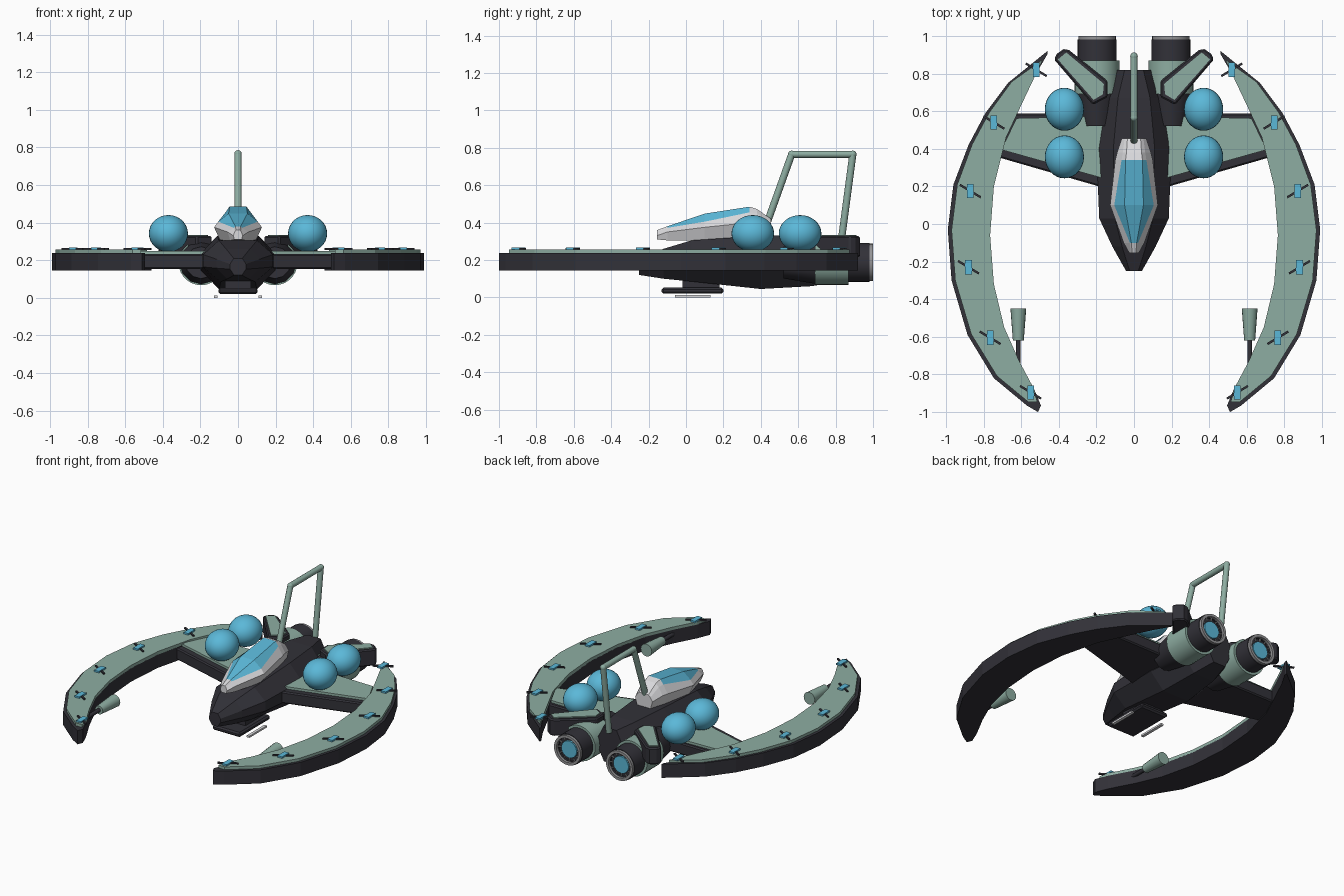
import bpy, bmesh, math
from mathutils import Vector, Matrix

if "Cube" in bpy.data.objects:
    bpy.data.objects.remove(bpy.data.objects["Cube"])


def mat(name, rgb):
    m = bpy.data.materials.new(name)
    m.diffuse_color = (*rgb, 1)
    m.use_nodes = True
    m.node_tree.nodes["Principled BSDF"].inputs["Base Color"].default_value = m.diffuse_color
    return m


DARK = mat("charcoal", (0.032, 0.031, 0.040))
GREEN = mat("sage green", (0.27, 0.42, 0.36))
BLUE = mat("sky blue", (0.105, 0.48, 0.69))
WHITE = mat("off white", (0.70, 0.70, 0.72))
GREY = mat("mid grey", (0.30, 0.30, 0.31))


def finish(name, bm, *mats, bevel=0, smooth=False):
    bmesh.ops.recalc_face_normals(bm, faces=bm.faces)
    me = bpy.data.meshes.new(name)
    bm.to_mesh(me)
    bm.free()
    ob = bpy.data.objects.new(name, me)
    bpy.context.collection.objects.link(ob)
    for m in mats:
        me.materials.append(m)
    if bevel:
        b = ob.modifiers.new("bevel", 'BEVEL')
        b.width, b.segments, b.limit_method = bevel, 1, 'ANGLE'
        b.angle_limit = math.radians(50)
    if smooth:
        bpy.ops.object.select_all(action='DESELECT')
        ob.select_set(True)
        bpy.context.view_layer.objects.active = ob
        bpy.ops.object.shade_smooth_by_angle(angle=math.radians(40))
    return ob


def prism(name, pts, z0, z1, m, s=1, bevel=0):
    """Flat outline in x/y extruded from z0 to z1; s mirrors in x."""
    bm = bmesh.new()
    f = bm.faces.new([bm.verts.new((s * x, y, z0)) for x, y in pts])
    ext = bmesh.ops.extrude_face_region(bm, geom=[f])
    vs = [v for v in ext["geom"] if isinstance(v, bmesh.types.BMVert)]
    bmesh.ops.translate(bm, verts=vs, vec=(0, 0, z1 - z0))
    return finish(name, bm, m, bevel=bevel)


def loft(name, rings, mats, rule=None):
    """Skin a list of closed rings; rule(ring, side) picks the material."""
    bm = bmesh.new()
    vr = [[bm.verts.new(p) for p in r] for r in rings]
    n = len(vr[0])
    for i in range(len(vr) - 1):
        for j in range(n):
            k = (j + 1) % n
            f = bm.faces.new((vr[i][j], vr[i][k], vr[i + 1][k], vr[i + 1][j]))
            f.material_index = rule(i, j) if rule else 0
    bm.faces.new(vr[0])
    bm.faces.new(vr[-1])
    return finish(name, bm, *mats)


def rod(name, a, b, r0, r1, m, seg=16):
    a, b = Vector(a), Vector(b)
    d = b - a
    bm = bmesh.new()
    bmesh.ops.create_cone(bm, cap_ends=True, segments=seg, radius1=r0, radius2=r1, depth=d.length)
    q = Vector((0, 0, 1)).rotation_difference(d).to_matrix().to_4x4()
    bmesh.ops.transform(bm, matrix=Matrix.Translation((a + b) / 2) @ q, verts=bm.verts)
    return finish(name, bm, m, smooth=True)


def ball(name, c, size, m, seg=32):
    bm = bmesh.new()
    bmesh.ops.create_uvsphere(bm, u_segments=seg, v_segments=seg // 2, radius=1)
    bmesh.ops.transform(bm, matrix=Matrix.Translation(c) @ Matrix.Diagonal((*size, 1)), verts=bm.verts)
    return finish(name, bm, m, smooth=True)


def plate(name, c, size, m, turn=0, bevel=0):
    bm = bmesh.new()
    bmesh.ops.create_cube(bm, size=1)
    bmesh.ops.transform(bm, matrix=Matrix.Translation(c) @ Matrix.Rotation(turn, 4, 'Z')
                        @ Matrix.Diagonal((*size, 1)), verts=bm.verts)
    return finish(name, bm, m, bevel=bevel)


def tube(name, prof, x, z, m, seg=28):
    """Open ring turned about an axis along y; prof is a closed (radius, y) loop."""
    bm = bmesh.new()
    vr = [[bm.verts.new((x + r * math.cos(t), y, z + r * math.sin(t))) for r, y in prof]
          for t in (2 * math.pi * i / seg for i in range(seg))]
    n = len(prof)
    for i in range(seg):
        a, b = vr[i], vr[(i + 1) % seg]
        for j in range(n):
            bm.faces.new((a[j], a[(j + 1) % n], b[(j + 1) % n], b[j]))
    return finish(name, bm, m, smooth=True)


# Fuselage: eight-sided sections (y, half width, bottom, top)
hull = []
for y, w, zb, zt in [(-0.25, 0.042, 0.12, 0.21), (-0.12, 0.115, 0.10, 0.26),
                     (0.03, 0.185, 0.085, 0.305), (0.40, 0.2, 0.045, 0.33),
                     (0.67, 0.155, 0.06, 0.33), (0.82, 0.09, 0.085, 0.32)]:
    h = zt - zb
    half = [(0.5 * w, zb), (w, zb + 0.36 * h), (w, zb + 0.66 * h), (0.55 * w, zt)]
    hull.append([(x, y, z) for x, z in half] + [(-x, y, z) for x, z in reversed(half)])
loft("fuselage", hull, [DARK])

# Cockpit: white shell with blue glass on the upper faces
# (y, side half width, bottom, side z, glass half width, glass z, roof half width, roof z)
cab = []
for y, w, zb, zm, bw, zs, tw, zt in [
        (-0.155, 0.025, 0.31, 0.33, 0.018, 0.35, 0.01, 0.36),
        (-0.10, 0.055, 0.305, 0.35, 0.022, 0.372, 0.014, 0.38),
        (0.10, 0.127, 0.305, 0.375, 0.105, 0.405, 0.05, 0.448),
        (0.34, 0.10, 0.32, 0.40, 0.066, 0.455, 0.045, 0.485),
        (0.38, 0.09, 0.32, 0.40, 0.06, 0.45, 0.04, 0.472),
        (0.455, 0.065, 0.32, 0.38, 0.05, 0.405, 0.035, 0.42)]:
    half = [(0.75 * w, zb), (w, zm), (bw, zs), (tw, zt)]
    cab.append([(x, y, z) for x, z in half] + [(-x, y, z) for x, z in reversed(half)])
loft("cockpit", cab, [WHITE, BLUE], lambda i, j: int(i in (1, 2) and j in (2, 3, 4)))

# Tail arch
arch = [(0, 0.42, 0.36), (0, 0.565, 0.765), (0, 0.892, 0.765), (0, 0.83, 0.30)]
for a, b in zip(arch, arch[1:]):
    rod("tail_arch_bar", a, b, 0.019, 0.019, GREEN)
for p in arch[1:3]:
    ball("tail_arch_joint", p, (0.02, 0.02, 0.02), GREEN, 16)

# Belly slab
plate("belly_slab", (0, 0.035, 0.036), (0.21, 0.33, 0.032), DARK, bevel=0.01)
plate("belly_mount", (0, 0.08, 0.075), (0.14, 0.2, 0.06), DARK)

outer = [(0.46, 0.92), (0.67, 0.75), (0.79, 0.59), (0.88, 0.42), (0.96, 0.21), (0.99, -0.03),
         (0.97, -0.30), (0.885, -0.59), (0.745, -0.82), (0.57, -0.965), (0.51, -1.0)]
inner = [(0.459, 0.905), (0.52, 0.80), (0.61, 0.61), (0.68, 0.46), (0.745, 0.20), (0.765, -0.06),
         (0.745, -0.32), (0.69, -0.55), (0.61, -0.73), (0.53, -0.88), (0.495, -0.965)]
# Upper plate keeps a dark rim along the outer edge
rim = []
for o, i in list(zip(outer, inner))[1:-1]:
    o, i = Vector(o), Vector(i)
    rim.append(tuple(o + (i - o).normalized() * 0.02))
deck = [(0.485, 0.875)] + rim + [(0.515, -0.945)] + inner[-2:0:-1]
lamps = [(0.52, 0.82), (0.745, 0.54), (0.87, 0.175), (0.88, -0.23), (0.765, -0.605), (0.55, -0.895)]

for s in (-1, 1):
    # Crescent wing
    prism("crescent_hull", outer + inner[::-1], 0.145, 0.238, DARK, s)
    prism("crescent_deck", deck, 0.235, 0.257, GREEN, s)
    for x, y in lamps:
        plate("lamp", (s * x, y, 0.262), (0.035, 0.075, 0.012), BLUE)
        plate("lamp_bar", (s * x, y, 0.26), (0.13, 0.012, 0.01), DARK, s * math.radians(31))

    # Inner wing
    prism("wing", [(0.1, 0.175), (0.74, 0.36), (0.66, 0.57), (0.62, 0.588), (0.1, 0.585)],
          0.152, 0.232, DARK, s, 0.008)
    prism("wing_deck", [(0.1, 0.225), (0.705, 0.395), (0.625, 0.562), (0.1, 0.575)],
          0.225, 0.248, GREEN, s)

    # Energy spheres
    for y in (0.357, 0.61):
        ball("sphere", (s * 0.37, y, 0.342), (0.104, 0.114, 0.098), BLUE)

    # Engines
    x, z = s * 0.196, 0.187
    rod("engine_cowl", (x, 0.52, z), (x, 0.70, z), 0.085, 0.116, DARK, 12)
    rod("engine_body", (x, 0.69, z), (x, 0.87, z), 0.12, 0.12, GREEN, 28)
    tube("engine_nozzle", [(0.104, 0.86), (0.104, 0.982), (0.08, 0.982), (0.08, 0.86)], x, z, DARK)
    tube("engine_lip", [(0.1, 0.975), (0.1, 1.0), (0.082, 1.0), (0.082, 0.975)], x, z, GREY)
    rod("engine_back", (x, 0.86, z), (x, 0.97, z), 0.081, 0.081, DARK, 28)
    rod("engine_glow", (x, 0.95, z), (x, 0.982, z), 0.057, 0.057, BLUE, 28)
    for k in range(12):
        t = k * math.pi / 6
        c, d = math.cos(t), math.sin(t)
        rod("engine_vane", (x + 0.062 * c, 0.978, z + 0.062 * d),
            (x + 0.084 * c, 0.978, z + 0.084 * d), 0.005, 0.005, GREY, 6)

    # Angled tail blocks with green tops
    prism("tail_block", [(0.425, 0.875), (0.41, 0.905), (0.375, 0.93), (0.345, 0.925), (0.14, 0.76),
                         (0.14, 0.675), (0.22, 0.635)], 0.215, 0.328, DARK, s, 0.008)
    prism("tail_block_top", [(0.405, 0.875), (0.36, 0.912), (0.16, 0.745), (0.165, 0.69), (0.215, 0.66)],
          0.32, 0.335, GREEN, s)

    # Guns and skids
    rod("gun_body", (s * 0.615, -0.45, 0.205), (s * 0.615, -0.62, 0.205), 0.042, 0.029, GREEN)
    rod("gun_barrel", (s * 0.615, -0.61, 0.205), (s * 0.615, -0.75, 0.205), 0.013, 0.013, DARK, 10)
    plate("skid", (s * 0.118, 0.035, 0.006), (0.02, 0.19, 0.012), WHITE)
